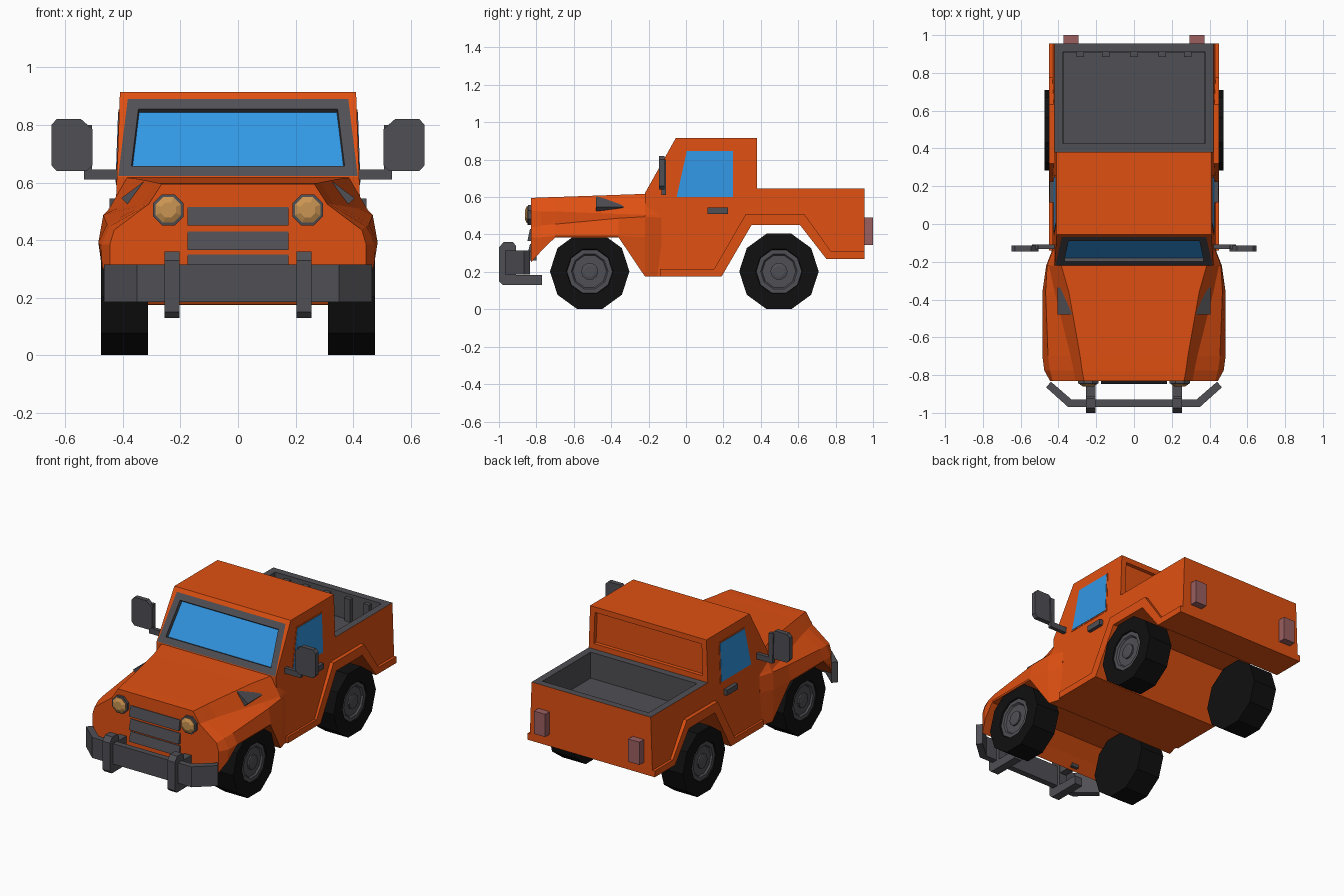
import bpy, bmesh, math
from mathutils import Vector

if "Cube" in bpy.data.objects:
    bpy.data.objects.remove(bpy.data.objects["Cube"])


def material(name, rgb):
    m = bpy.data.materials.new(name)
    m.diffuse_color = (*rgb, 1)
    m.use_nodes = True
    m.node_tree.nodes["Principled BSDF"].inputs["Base Color"].default_value = m.diffuse_color
    return m


ORANGE = material("orange paint", (0.74, 0.08, 0.006))
GREY = material("dark grey trim", (0.078, 0.078, 0.09))
GLASS = material("blue glass", (0.032, 0.31, 0.78))
RUBBER = material("black rubber", (0.005, 0.005, 0.005))
AMBER = material("amber lamp", (0.6, 0.3, 0.085))
RED = material("dull red lamp", (0.33, 0.115, 0.12))


def finish(name, bm, mats, mirror=False):
    bmesh.ops.recalc_face_normals(bm, faces=bm.faces[:])
    me = bpy.data.meshes.new(name)
    bm.to_mesh(me)
    bm.free()
    ob = bpy.data.objects.new(name, me)
    bpy.context.collection.objects.link(ob)
    for m in mats:
        me.materials.append(m)
    if mirror:
        ob.modifiers.new("mirror", 'MIRROR')
    return ob


def loft(bm, rings, caps=True):
    vs = [[bm.verts.new(p) for p in r] for r in rings]
    n = len(vs[0])
    for a, b in zip(vs, vs[1:]):
        for i in range(n):
            bm.faces.new((a[i], a[(i + 1) % n], b[(i + 1) % n], b[i]))
    if caps:
        bm.faces.new(vs[0])
        bm.faces.new(vs[-1])
    bmesh.ops.recalc_face_normals(bm, faces=bm.faces[:])


def prism_bm(pts, axis, lo, hi):
    put = {'x': lambda p, t: (t, p[0], p[1]),
           'y': lambda p, t: (p[0], t, p[1]),
           'z': lambda p, t: (p[0], p[1], t)}[axis]
    bm = bmesh.new()
    loft(bm, [[put(p, t) for p in pts] for t in (lo, hi)])
    return bm


def prism(name, pts, axis, lo, hi, mat, mirror=False):
    return finish(name, prism_bm(pts, axis, lo, hi), [mat], mirror)


def box(name, x, y, z, mat, mirror=False):
    pts = [(y[0], z[0]), (y[1], z[0]), (y[1], z[1]), (y[0], z[1])]
    return prism(name, pts, 'x', x[0], x[1], mat, mirror)


def lathe(name, profile, segs, centre, axis, mat):
    # profile holds (distance along axis, radius); mirrored to the other side
    bm = bmesh.new()
    rings = []
    for t, r in profile:
        ring = []
        for i in range(segs):
            a = 2 * math.pi * i / segs + (0 if segs == 10 else math.pi / segs)
            c, s = r * math.cos(a), r * math.sin(a)
            ring.append(Vector(centre) + Vector((t, c, s) if axis == 'x' else (c, t, s)))
        rings.append(ring)
    loft(bm, rings)
    return finish(name, bm, [mat], True)


def half_width(z):
    return 0.41 + (0.915 - z) * 0.036


def inset(bm, f, thickness, depth=0.0):
    bm.normal_update()
    bmesh.ops.inset_individual(bm, faces=[f], thickness=thickness, depth=depth,
                               use_even_offset=True)


# Cab and load bed: one side profile, narrowing towards the roof
arch = [(0.19, 0.175), (0.35, 0.45), (0.61, 0.45), (0.75, 0.27), (0.955, 0.27)]
bm = prism_bm([(-0.2, 0.175)] + arch + [(0.955, 0.645), (0.38, 0.645), (0.38, 0.915),
              (-0.055, 0.915), (-0.22, 0.62)], 'x', -1, 1)
for v in bm.verts:
    v.co.x *= half_width(v.co.z)
bm.normal_update()
centre = lambda f: f.calc_center_median()
bed = next(f for f in bm.faces if f.normal.z > 0.9 and abs(centre(f).z - 0.645) < 0.01)
back = next(f for f in bm.faces if f.normal.y > 0.9 and centre(f).z > 0.7)
screen = next(f for f in bm.faces if f.normal.y < -0.5 and centre(f).z > 0.7)
# sunken bed with grey rim
bed.material_index = 1
inset(bm, bed, 0.045)
inset(bm, bed, 0.001, -0.165)
# recessed rear cab panel
inset(bm, back, 0.035)
inset(bm, back, 0.002, -0.02)
# windscreen with frame
inset(bm, screen, 0.028)
screen.material_index = 1
for v in screen.verts:
    if v.co.z < 0.75:
        v.co += Vector((math.copysign(0.024, v.co.x), -0.0125, -0.0223))
inset(bm, screen, 0.041)
inset(bm, screen, 0.003, -0.02)
screen.material_index = 2
finish("cab_and_bed", bm, [ORANGE, GREY, GLASS])

# Bed ribs on the tailgate
for x in (-0.285, -0.15, 0, 0.15, 0.285):
    box("bed_rib", (x - 0.02, x + 0.02), (0.885, 0.915), (0.478, 0.625), GREY)

# Bonnet and front wings: lofted cross-sections from the cab to the nose
sections = {
    -0.13: [(0.37, 0.61), (0.42, 0.505), (0.425, 0.49), (0.43, 0.385), (0.43, 0.176)],
    -0.22: [(0.385, 0.617), (0.45, 0.505), (0.46, 0.495), (0.465, 0.385), (0.455, 0.176)],
    -0.36: [(0.345, 0.612), (0.42, 0.51), (0.468, 0.487), (0.485, 0.392), (0.482, 0.384)],
    -0.70: [(0.285, 0.600), (0.335, 0.523), (0.455, 0.455), (0.485, 0.392), (0.482, 0.384)],
    -0.775: [(0.275, 0.598), (0.32, 0.524), (0.445, 0.448), (0.475, 0.385), (0.472, 0.31)],
    -0.83: [(0.265, 0.595), (0.31, 0.525), (0.43, 0.435), (0.445, 0.385), (0.445, 0.25)],
}
bm = bmesh.new()
loft(bm, [[(x, y, z) for x, z in s] + [(-x, y, z) for x, z in reversed(s)]
          for y, s in sections.items()])
finish("bonnet_and_wings", bm, [ORANGE])

# Rear arch flare and sill
flare = [(-0.14, 0.175)] + arch + [(0.955, 0.31), (0.775, 0.31), (0.632, 0.51), (0.32, 0.51),
                                   (0.15, 0.215), (-0.14, 0.215)]
prism("arch_flare", flare, 'x', 0.41, 0.449, ORANGE, True)

# Side windows following the tilt of the cab
for name, mat, g, out in (("window_frame", GREY, 0.008, 0.002), ("side_window", GLASS, 0, 0.004)):
    bm = prism_bm([(-0.05 - g, 0.6 - g), (0.25 + g, 0.6 - g), (0.25 + g, 0.845 + g),
                   (0.004 - g, 0.845 + g)], 'x', -0.004, out)
    for v in bm.verts:
        v.co.x += half_width(v.co.z)
    finish(name, bm, [ORANGE if g else mat], True)

# Door handles, bonnet side vents, tail lamps
box("door_handle", (0.42, 0.447), (0.115, 0.225), (0.51, 0.545), GREY, True)
prism("bonnet_vent", [(0.312, 0.583), (0.328, 0.603), (0.405, 0.546), (0.385, 0.525)],
      'y', -0.48, -0.335, GREY, True)
box("tail_lamp", (0.293, 0.372), (0.95, 1.0), (0.345, 0.49), RED, True)

# Wing mirrors
prism("mirror_arm", [(0.41, 0.61), (0.535, 0.61), (0.535, 0.64), (0.54, 0.8), (0.507, 0.8),
                     (0.507, 0.645), (0.41, 0.645)], 'y', -0.132, -0.108, GREY, True)
prism("mirror_head", [(0.505, 0.66), (0.525, 0.64), (0.63, 0.64), (0.648, 0.66), (0.648, 0.8),
                      (0.63, 0.82), (0.545, 0.82), (0.505, 0.785)],
      'y', -0.145, -0.115, GREY, True)

# Grille slats, tilted
for lo, hi in ((0.45, 0.515), (0.365, 0.43), (0.29, 0.35)):
    prism("grille_slat", [(-0.82, lo), (-0.848, lo), (-0.834, hi), (-0.82, hi)],
          'x', -0.175, 0.175, GREY)

# Headlamps
lathe("headlamp_ring", [(0, 0.058), (-0.02, 0.058), (-0.022, 0.046)], 8,
      (0.242, -0.825, 0.505), 'y', GREY)
lathe("headlamp", [(0, 0.048), (-0.026, 0.048), (-0.036, 0.028)], 8,
      (0.242, -0.825, 0.505), 'y', AMBER)

# Front bumper with swept ends, and its uprights
prism("bumper", [(-0.465, -0.865), (-0.35, -0.968), (0.35, -0.968), (0.465, -0.865),
                 (0.44, -0.835), (0.33, -0.93), (-0.33, -0.93), (-0.44, -0.835)],
      'z', 0.185, 0.315, GREY)
prism("bumper_bracket", [(-1.0, 0.15), (-0.98, 0.13), (-0.77, 0.13), (-0.77, 0.183),
                         (-0.91, 0.183), (-0.91, 0.34), (-0.925, 0.36), (-0.975, 0.36),
                         (-1.0, 0.33)], 'x', 0.203, 0.255, GREY, True)
box("bumper_mount", (0.205, 0.253), (-0.94, -0.8), (0.262, 0.31), GREY, True)

# Wheels
for y in (-0.515, 0.497):
    c = (0, y, 0.2025)
    lathe("tyre", [(0.313, 0.2125), (0.475, 0.2125), (0.475, 0.125), (0.455, 0.115)],
          10, c, 'x', RUBBER)
    lathe("hub", [(0.45, 0.122), (0.468, 0.122), (0.468, 0.098), (0.458, 0.09)],
          10, c, 'x', GREY)
    lathe("hub_cap", [(0.45, 0.046), (0.468, 0.046), (0.472, 0.03)], 10, c, 'x', GREY)
